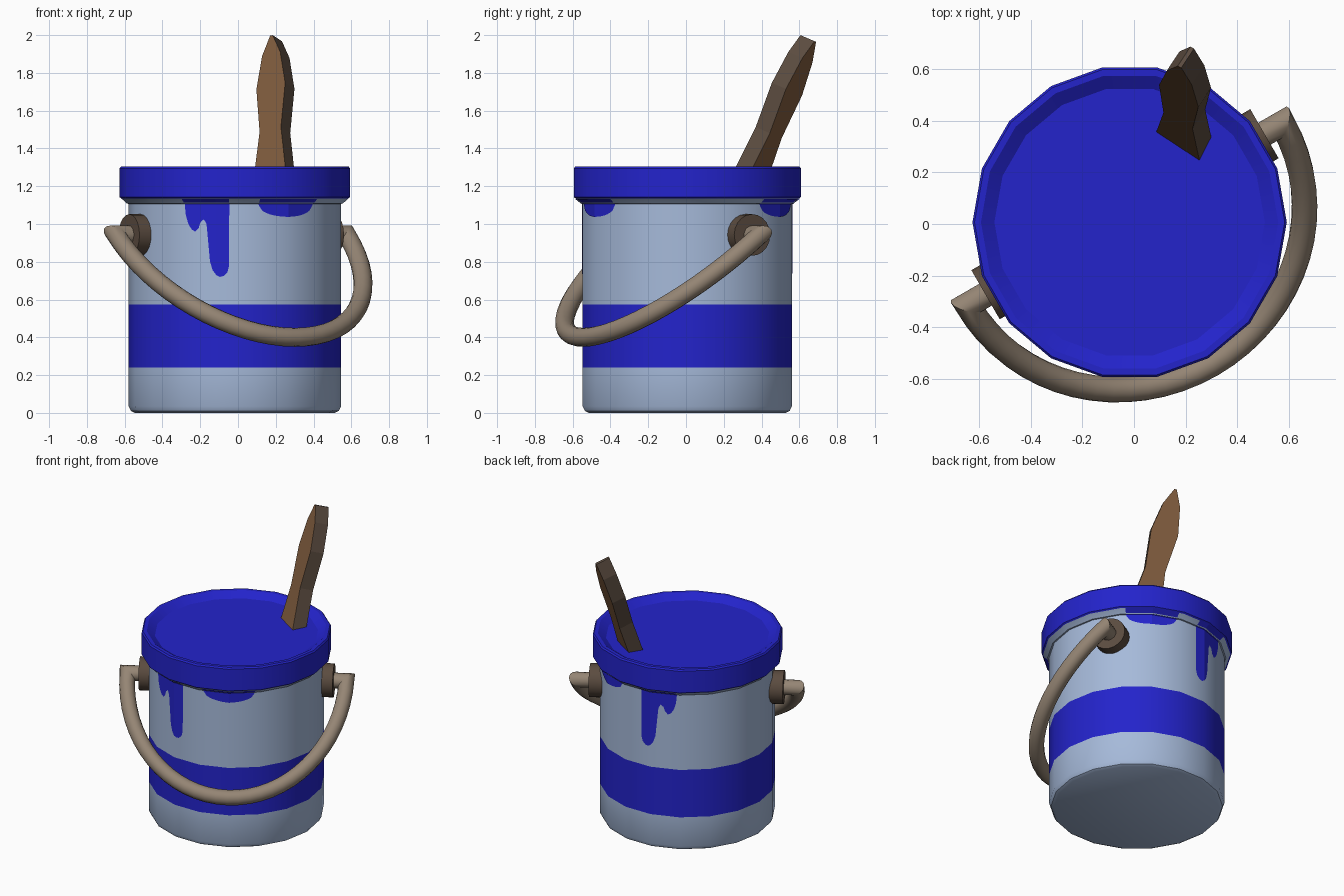
import bpy, bmesh, math
from mathutils import Vector, Matrix

if "Cube" in bpy.data.objects:
    bpy.data.objects.remove(bpy.data.objects["Cube"])

def material(name, rgb):
    m = bpy.data.materials.new(name)
    m.diffuse_color = (*rgb, 1)
    m.use_nodes = True
    m.node_tree.nodes["Principled BSDF"].inputs["Base Color"].default_value = m.diffuse_color
    return m

TIN = material("pale tin", (0.38, 0.49, 0.70))
BLUE = material("blue paint", (0.017, 0.017, 0.60))
ROD = material("taupe handle", (0.30, 0.235, 0.175))
DARK = material("dark brown", (0.105, 0.072, 0.051))
WOOD = material("brown wood", (0.21, 0.105, 0.047))

def finish(name, bm, mats, smooth=True, recalc=True):
    if recalc:
        bmesh.ops.recalc_face_normals(bm, faces=bm.faces)
    me = bpy.data.meshes.new(name)
    bm.to_mesh(me)
    bm.free()
    ob = bpy.data.objects.new(name, me)
    bpy.context.collection.objects.link(ob)
    for m in mats:
        me.materials.append(m)
    if smooth:
        bpy.ops.object.select_all(action='DESELECT')
        ob.select_set(True)
        bpy.context.view_layer.objects.active = ob
        bpy.ops.object.shade_smooth_by_angle(angle=math.radians(30))
    return ob

def skin(bm, rings):
    """Join closed rings with quads and cap both ends; returns the faces per band."""
    vs = [[bm.verts.new(p) for p in r] for r in rings]
    n = len(vs[0])
    bands = [[bm.faces.new((a[i], a[(i + 1) % n], b[(i + 1) % n], b[i])) for i in range(n)]
             for a, b in zip(vs, vs[1:])]
    return [[bm.faces.new(vs[0][::-1])]] + bands + [[bm.faces.new(vs[-1])]]

CX, CY, N, R = -0.017, 0.007, 18, 0.5625

# Bucket: an 18-sided turned body with stripe, painted rim and paint surface
profile = [(0.53, 0), (0.55, 0.01), (R, 0.035), (R, 0.24), (R, 0.575), (R, 1.107),
           (0.572, 1.108), (0.60, 1.135), (0.61, 1.142), (0.61, 1.295), (0.602, 1.305),
           (0.577, 1.305), (0.525, 1.27)]
bm = bmesh.new()
rings = [[(CX + r * math.cos(k * math.tau / N), CY + r * math.sin(k * math.tau / N), z)
          for k in range(N)] for r, z in profile]
for faces in skin(bm, rings):
    for f in faces:
        z = f.calc_center_median().z
        f.material_index = int(0.24 < z < 0.575 or z > 1.13)
finish("bucket", bm, [TIN, BLUE])

# Paint runs: thin skins hugging the facets, repeated on front and back
run = [(3, 1.1), (3.05, .78), (4, .745), (6, .725), (8, .72), (10, .73), (12, .755),
       (13.5, .8), (15.5, 1.0), (17, 1.025), (19, 1.01), (20, .98), (22, .96), (24, .97),
       (26, 1.0), (27.5, 1.05), (28, 1.1)]
blob = [(-30 + 17 * k / 8, 1.1 - 0.062 * math.sqrt(1 - (k / 8) ** 2)) for k in range(-8, 9)]

def on_facet(phi, r, z, side):
    a = math.radians(90 + phi)
    step = math.tau / N
    rr = r * math.cos(step / 2) / math.cos(a % step - step / 2) + 0.004
    return (CX + rr * math.cos(a), CY + side * rr * math.sin(a), z)

for side, where in ((-1, "front"), (1, "back")):
    for shape, label in ((run, "run"), (blob, "blob")):
        bm = bmesh.new()
        cols = [[bm.verts.new(on_facet(p, r, z, side))
                 for r, z in ((R, zb), (R, 1.105), (0.60, 1.133))] for p, zb in shape]
        for a, b in zip(cols, cols[1:]):
            for i in (0, 1):
                q = (a[i], b[i], b[i + 1], a[i + 1])
                bm.faces.new(q if side < 0 else q[::-1])
        for f in bm.faces:
            f.normal_update()
            c = f.calc_center_median()
            if f.normal.dot(Vector((c.x - CX, c.y - CY, 0))) < 0:
                f.normal_flip()
        finish(f"paint_{label}_{where}", bm, [BLUE], smooth=False, recalc=False)

# Handle frame: e runs between the pivots, d points down the hanging bow
e = Vector((math.cos(math.radians(30)), 0.5, 0))
M = Vector((-0.035, 0.038, 0.942))
drop = Vector((0.5 * 0.673, -0.866 * 0.673, -0.542))
depth, d = drop.length, drop.normalized()
up = e.cross(d)

# Pivot knobs
for s, label in ((-1, "left"), (1, "right")):
    bm = bmesh.new()
    rot = e.to_track_quat('Z', 'Y').to_matrix().to_4x4()
    bmesh.ops.create_cone(bm, cap_ends=True, segments=20, radius1=0.11, radius2=0.11,
                          depth=0.12, matrix=Matrix.Translation(M + e * s * 0.565) @ rot)
    finish(f"knob_{label}", bm, [DARK])

# Bail handle: round rod swept along stub, half ellipse, stub with mitred corners
A, RAD = 0.705, 0.05
path = [Vector((-0.6, 0))]
path += [Vector((-A * math.cos(math.pi * k / 32), depth * math.sin(math.pi * k / 32)))
         for k in range(33)]
path += [Vector((0.6, 0))]
rings = []
for i, p in enumerate(path):
    t0 = (p - path[i - 1]).normalized() if i else (path[1] - p).normalized()
    t1 = (path[i + 1] - p).normalized() if i < len(path) - 1 else t0
    n = Vector((-t0.y - t1.y, t0.x + t1.x)).normalized()
    w = RAD / max(0.5, n.dot(Vector((-t0.y, t0.x))))
    side = e * n.x + d * n.y
    c = M + e * p.x + d * p.y
    rings.append([c + side * w * math.cos(k * math.tau / 14) + up * RAD * math.sin(k * math.tau / 14)
                  for k in range(14)])
bm = bmesh.new()
skin(bm, rings)
finish("bail_handle", bm, [ROD])

# Brush handle: leaning flat paddle, wood on the broad faces and dark on the edges
axis = Vector((0.012, 0.42, 1))
wide = Vector((0.175, -0.098, 0.04)).normalized()
thick = axis.cross(wide).normalized() * 0.095
outline = [(1.22, 0.105), (1.50, 0.066), (1.73, 0.089), (1.90, 0.056), (1.998, 0.008)]
bm = bmesh.new()
rings = []
for z, hw in outline:
    c = Vector((0.168, 0.304, 1.27)) + axis * (z - 1.27)
    rings.append([c - wide * hw, c + wide * hw, c + wide * hw + thick, c - wide * hw + thick])
skin(bm, rings)
bm.normal_update()
for f in bm.faces:
    f.material_index = 0 if abs(f.normal.dot(thick.normalized())) > 0.9 else 1
finish("brush_handle", bm, [WOOD, DARK], smooth=False)
